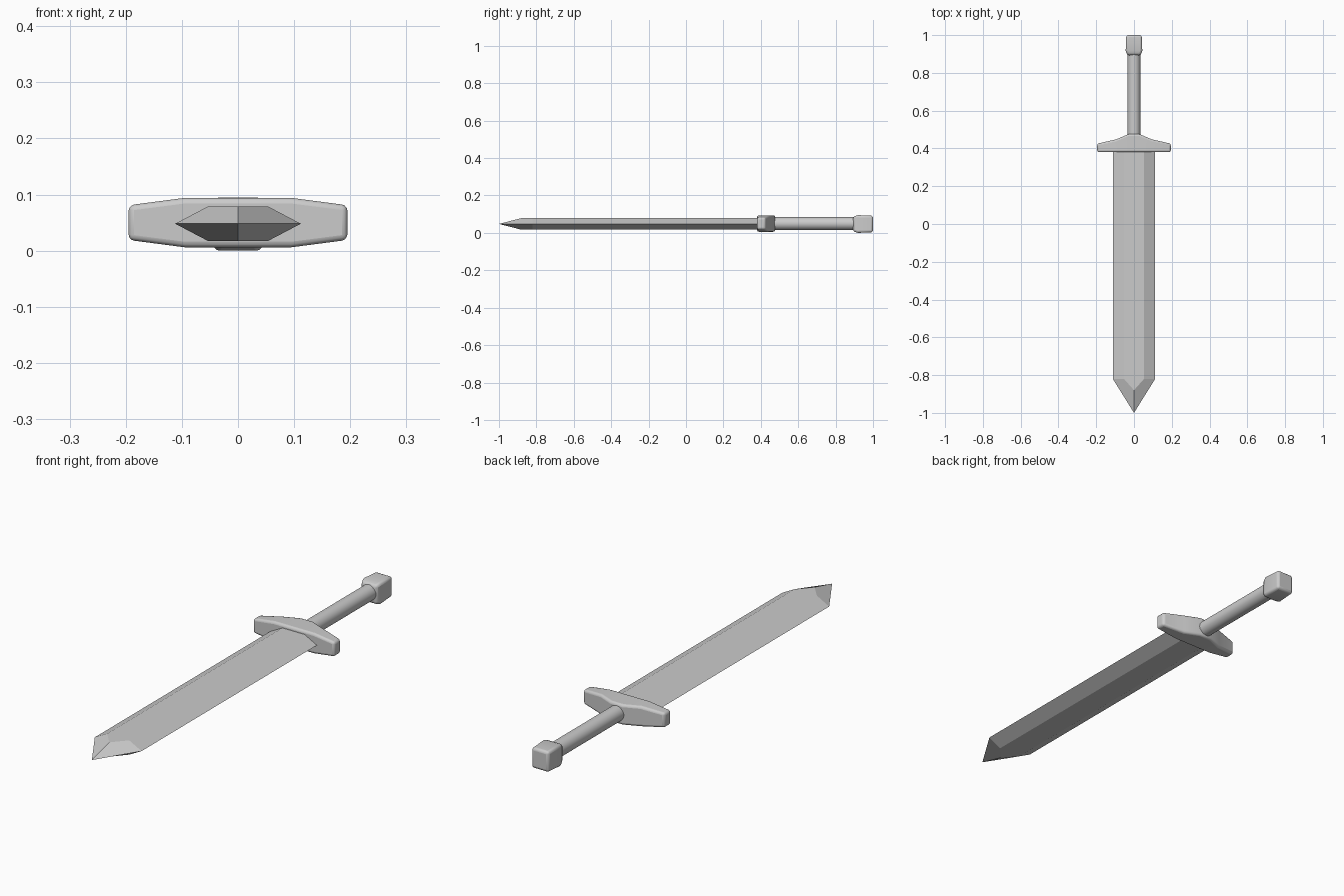
import bpy, bmesh, math

if "Cube" in bpy.data.objects:
    bpy.data.objects.remove(bpy.data.objects["Cube"])

ZC = 0.048  # height of the sword's centre line


def make_object(name, verts, faces):
    mesh = bpy.data.meshes.new(name)
    bm = bmesh.new()
    vs = [bm.verts.new(v) for v in verts]
    for f in faces:
        bm.faces.new([vs[i] for i in f])
    bmesh.ops.recalc_face_normals(bm, faces=bm.faces)
    bm.to_mesh(mesh)
    bm.free()
    ob = bpy.data.objects.new(name, mesh)
    bpy.context.collection.objects.link(ob)
    return ob


def loft(name, rings):
    """Skin equal-length rings and cap both ends."""
    n = len(rings[0])
    faces = [(r * n + i, r * n + (i + 1) % n, (r + 1) * n + (i + 1) % n, (r + 1) * n + i)
             for r in range(len(rings) - 1) for i in range(n)]
    faces += [tuple(range(n)), tuple(range(len(rings) * n - n, len(rings) * n))]
    return make_object(name, [v for ring in rings for v in ring], faces)


def soften(ob, width, segments=3, angle=30):
    bev = ob.modifiers.new("Bevel", 'BEVEL')
    bev.width, bev.segments = width, segments
    bev.limit_method, bev.angle_limit = 'ANGLE', math.radians(angle)
    bpy.ops.object.select_all(action='DESELECT')
    ob.select_set(True)
    bpy.context.view_layer.objects.active = ob
    bpy.ops.object.shade_smooth_by_angle(angle=math.radians(40))


# Blade: six-sided section with a faceted point
W, F, H = 0.112, 0.053, 0.031
back, shoulder = 0.40, -0.82
section = [(-W, 0), (-F, H), (F, H), (W, 0), (F, -H), (-F, -H)]
verts = [(x, y, ZC + z) for y in (back, shoulder) for x, z in section]
verts += [(0, -1, ZC), (0, -0.88, ZC + H), (0, -0.88, ZC - H)]
TIP, TOP, BOT = 12, 13, 14
faces = [(0, 1, 2, 3, 4, 5),
         (0, 1, 7, 6), (2, 3, 9, 8), (3, 4, 10, 9), (5, 0, 6, 11),
         (1, 2, 8, TOP, 7), (4, 5, 11, BOT, 10),
         (6, 7, TOP, TIP), (8, 9, TIP, TOP), (9, 10, BOT, TIP), (11, 6, TIP, BOT)]
make_object("blade", verts, faces)

# Crossguard: flat front, peaked back, thinner towards the ends
half = [(0.195, 0.425, 0.031), (0.095, 0.448, 0.044), (0.028, 0.476, 0.044)]
stations = [(-x, y, h) for x, y, h in half] + half[::-1]
guard = loft("crossguard", [[(x, 0.38, 0.05 - h), (x, y, 0.05 - h),
                             (x, y, 0.05 + h), (x, 0.38, 0.05 + h)]
                            for x, y, h in stations])
soften(guard, 0.01)

# Grip: round rod
bpy.ops.mesh.primitive_cylinder_add(vertices=32, radius=0.034, depth=0.48,
                                    location=(0, 0.69, 0.05),
                                    rotation=(math.radians(90), 0, 0))
grip = bpy.context.object
grip.name = "grip"
bpy.ops.object.shade_smooth_by_angle(angle=math.radians(40))

# Pommel: rounded block, slightly narrower towards both ends
pommel = loft("pommel", [[(-r, y, 0.0475 - r * 1.08), (r, y, 0.0475 - r * 1.08),
                          (r, y, 0.0475 + r * 1.08), (-r, y, 0.0475 + r * 1.08)]
                         for y, r in ((0.893, 0.036), (0.918, 0.044), (1.0, 0.041))])
soften(pommel, 0.011)
